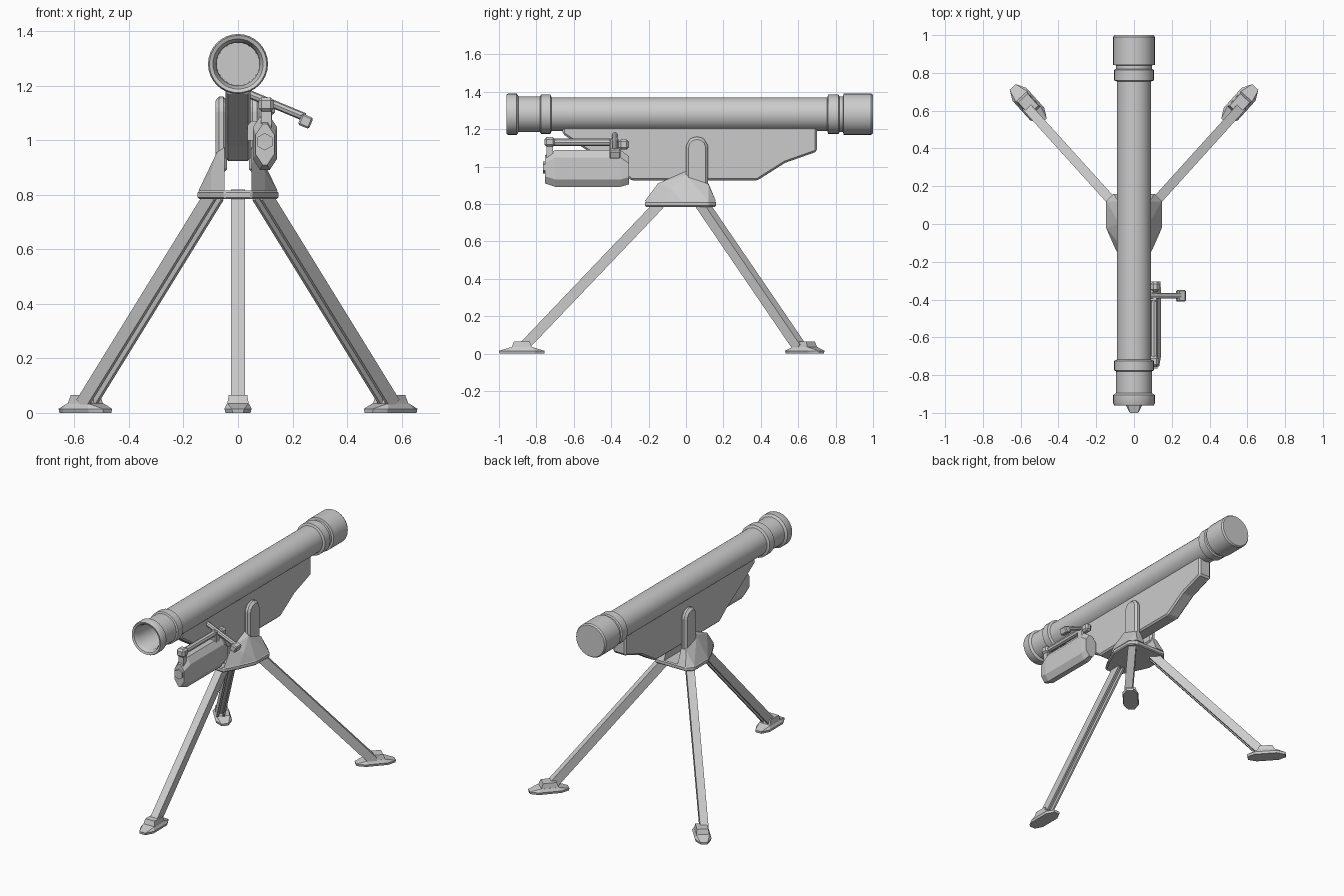
import bpy, bmesh
from math import sin, cos, pi, atan2
from mathutils import Vector, Matrix

if "Cube" in bpy.data.objects:
    bpy.data.objects.remove(bpy.data.objects["Cube"])


def finish(bm, name, smooth=False):
    bmesh.ops.recalc_face_normals(bm, faces=bm.faces)
    me = bpy.data.meshes.new(name)
    bm.to_mesh(me)
    bm.free()
    ob = bpy.data.objects.new(name, me)
    bpy.context.collection.objects.link(ob)
    if smooth:
        bpy.context.view_layer.objects.active = ob
        ob.select_set(True)
        bpy.ops.object.shade_smooth_by_angle(angle=0.6)
        ob.select_set(False)
    return ob


def hull(name, pts):
    bm = bmesh.new()
    for p in pts:
        bm.verts.new(p)
    res = bmesh.ops.convex_hull(bm, input=bm.verts)
    junk = {v for v in res["geom_interior"] if isinstance(v, bmesh.types.BMVert)}
    bmesh.ops.delete(bm, geom=list(junk), context='VERTS')
    bmesh.ops.dissolve_limit(bm, angle_limit=0.02, verts=bm.verts, edges=bm.edges)
    return finish(bm, name)


def loft(name, rings):
    """Skin equal-sized rings of points and cap both ends."""
    bm = bmesh.new()
    rows = [[bm.verts.new(p) for p in r] for r in rings]
    n = len(rows[0])
    for a, b in zip(rows, rows[1:]):
        for i in range(n):
            j = (i + 1) % n
            bm.faces.new((a[i], a[j], b[j], b[i]))
    bm.faces.new(rows[0])
    bm.faces.new(rows[-1])
    return finish(bm, name)


def bevel(ob, width):
    m = ob.modifiers.new("bevel", 'BEVEL')
    m.width, m.segments, m.limit_method = width, 1, 'ANGLE'


def box(name, lo, hi, w=0.0):
    ob = hull(name, [(x, y, z) for x in (lo[0], hi[0]) for y in (lo[1], hi[1]) for z in (lo[2], hi[2])])
    if w:
        bevel(ob, w)
    return ob


def rod(name, a, b, r, n=8):
    a, b = Vector(a), Vector(b)
    d = b - a
    bm = bmesh.new()
    m = Matrix.Translation((a + b) / 2) @ d.to_track_quat('Z', 'Y').to_matrix().to_4x4()
    bmesh.ops.create_cone(bm, cap_ends=True, segments=n, radius1=r, radius2=r, depth=d.length, matrix=m)
    return finish(bm, name)


# Launch tube: one revolved profile (radius, y) from bore floor to rear cap
profile = [(0.078, -0.72), (0.08, -0.93), (0.092, -0.955), (0.105, -0.96), (0.11, -0.95),
           (0.11, -0.905), (0.095, -0.895), (0.095, -0.78), (0.105, -0.775), (0.105, -0.725),
           (0.09, -0.718), (0.09, 0.755), (0.105, 0.76), (0.105, 0.815), (0.096, 0.82),
           (0.096, 0.84), (0.11, 0.843), (0.11, 0.99), (0.103, 1.0)]
SEG = 32
tube = loft("launch_tube", [[(r * cos(2 * pi * i / SEG), y, 1.28 + r * sin(2 * pi * i / SEG))
                             for i in range(SEG)] for r, y in profile])
tube.select_set(True)
bpy.context.view_layer.objects.active = tube
bpy.ops.object.shade_smooth_by_angle(angle=0.6)
tube.select_set(False)

# Keel below the tube
keel = [(-0.66, 1.22), (-0.66, 1.175), (-0.52, 1.08), (-0.36, 0.98), (-0.29, 0.925), (0.38, 0.925),
        (0.53, 1.02), (0.70, 1.08), (0.70, 1.22)]
bevel(loft("keel", [[(x, y, z) for y, z in keel] for x in (-0.046, 0.046)]), 0.01)

# Swivel plate
half = [(0.05, -0.22), (0.10, -0.13), (0.148, -0.02), (0.148, 0.12), (0.11, 0.16)]
outline = half + [(-x, y) for x, y in reversed(half)]
bevel(loft("swivel_plate", [[(x, y, z) for x, y in outline] for z in (0.785, 0.815)]), 0.006)

for s, side in ((-1, "left"), (1, "right")):
    # Flared yoke base
    low = [(s * x * 0.98, y, 0.815) for x, y in half] + [(s * 0.049, 0.16, 0.815)]
    top = [(0.049, -0.15, 0.91), (0.049, 0.0, 0.975), (0.078, 0.0, 0.955),
           (0.085, 0.12, 0.905), (0.049, 0.12, 0.91), (0.10, -0.08, 0.88)]
    hull(side + "_yoke_base", low + [(s * x, y, z) for x, y, z in top])
    # Upright arm with a rounded top
    arch = [(0.0, 0.88), (0.118, 0.88)] + [(0.059 + 0.059 * cos(a * pi / 6), 1.105 + 0.055 * sin(a * pi / 6))
                                          for a in range(7)]
    bevel(loft(side + "_yoke_arm", [[(s * x, y, z) for y, z in arch] for x in (0.04, 0.083)]), 0.014)


# Channel leg (open underneath) and its foot
def leg(name, top, bottom, centre):
    top, bottom = Vector(top), Vector(bottom)
    d = (bottom - top).normalized()
    side = d.cross(Vector((0, 0, 1))).normalized()
    up = side.cross(d)
    sec = [(-0.025, 0.028), (0.025, 0.028), (0.025, -0.028), (0.012, -0.028),
           (0.012, -0.008), (-0.012, -0.008), (-0.012, -0.028), (-0.025, -0.028)]
    loft(name + "_leg", [[p + side * a + up * b for a, b in sec] for p in (top, bottom)])
    f = Vector((d.x, d.y, 0)).normalized()
    c = Vector(centre)

    def pts(rows):
        return [c + f * l * u + side * w * k + Vector((0, 0, z))
                for u, w, z in rows for l in (-1, 1) for k in (-1, 1)]
    hull(name + "_foot", pts([(0.12, 0.02, 0), (0.122, 0.022, 0.015), (0.07, 0.046, 0),
                              (0.07, 0.05, 0.015), (0.055, 0.04, 0.035)]))
    hull(name + "_foot_socket", pts([(0.055, 0.04, 0.03), (0.042, 0.034, 0.066)]))


leg("front", (0, -0.14, 0.80), (0, -0.875, 0.03), (0, -0.878, 0))
leg("rear_left", (-0.085, 0.085, 0.80), (-0.56, 0.61, 0.03), (-0.56, 0.635, 0))
leg("rear_right", (0.085, 0.085, 0.80), (0.56, 0.61, 0.03), (0.56, 0.635, 0))


# Sight housing: chamfered section lofted along y
def section(y, w, h, zc, c=0.026):
    o = [(w - c, h), (w, h - c * 1.5), (w, c * 1.5 - h), (w - c, -h)]
    return [(0.099 + x, y, zc + z) for x, z in o + [(-x, z) for x, z in reversed(o)]]


loft("sight_housing", [section(-0.755, 0.034, 0.075, 0.985), section(-0.70, 0.044, 0.098, 0.99),
                       section(-0.35, 0.044, 0.098, 0.99), section(-0.305, 0.04, 0.075, 0.98)])
rod("eyepiece", (0.098, -0.765, 0.995), (0.098, -0.73, 0.995), 0.032, 6)
box("sight_mount", (0.035, -0.48, 1.0), (0.07, -0.34, 1.07))

# Control rod along the top of the sight, with end knob and posts
rod("control_rod", (0.105, -0.73, 1.13), (0.105, -0.37, 1.13), 0.019)
box("rod_knob", (0.075, -0.757, 1.105), (0.132, -0.70, 1.158), 0.012)
box("rod_front_post", (0.085, -0.745, 1.03), (0.122, -0.71, 1.11))
box("rod_rear_post", (0.085, -0.41, 1.06), (0.125, -0.36, 1.15), 0.006)
box("rod_rear_knob", (0.09, -0.36, 1.09), (0.135, -0.305, 1.145), 0.012)

# Side crank arm and grip
rod("crank_arm", (0.04, -0.38, 1.17), (0.245, -0.38, 1.085), 0.015)
tilt = Matrix.Rotation(atan2(0.085, 0.205), 4, 'Y')
grip = box("crank_grip", (-0.022, -0.03, -0.022), (0.022, 0.03, 0.022), 0.006)
grip.matrix_world = Matrix.Translation((0.248, -0.38, 1.07)) @ tilt
